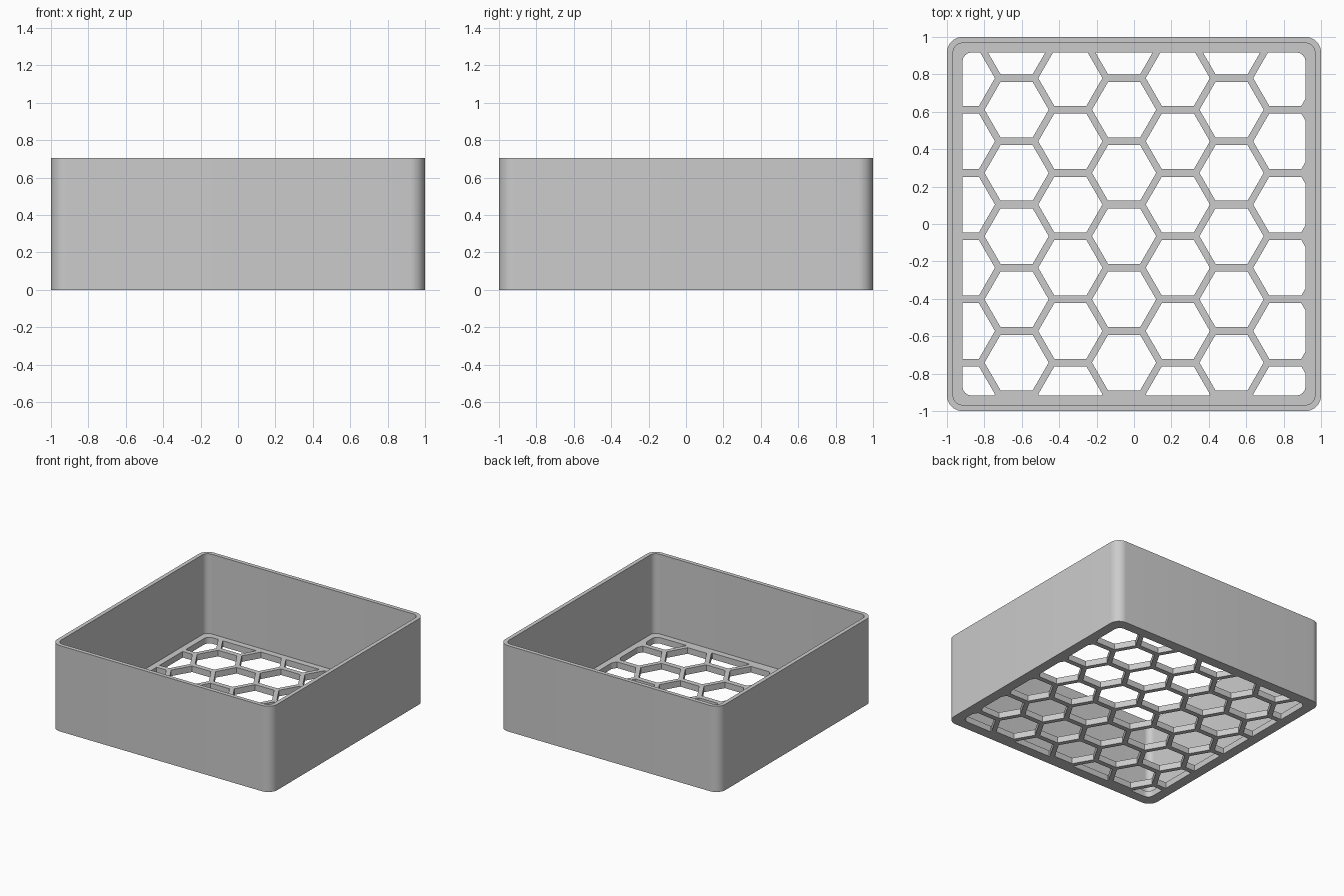
import bpy
import bmesh
from math import sin, cos, pi, radians

if "Cube" in bpy.data.objects:
    bpy.data.objects.remove(bpy.data.objects["Cube"], do_unlink=True)

HEIGHT, FLOOR = 0.705, 0.05
PITCH_X, PITCH_Y = 0.2873, 0.338      # honeycomb spacing
HEX_RADIUS = 0.1715

grey = bpy.data.materials.new("light grey plastic")
grey.use_nodes = True
colour = (0.6, 0.6, 0.6, 1)
grey.diffuse_color = colour
grey.node_tree.nodes["Principled BSDF"].inputs["Base Color"].default_value = colour


def rounded_square(half, radius, steps=10):
    """Outline of a square with round corners."""
    c = half - radius
    points = []
    for i, (sx, sy) in enumerate([(1, 1), (-1, 1), (-1, -1), (1, -1)]):
        for k in range(steps + 1):
            a = (i + k / steps) * pi / 2
            points.append((sx * c + radius * cos(a), sy * c + radius * sin(a)))
    return points


def hexagon(x, y):
    return [(x + HEX_RADIUS * cos(i * pi / 3), y + HEX_RADIUS * sin(i * pi / 3))
            for i in range(6)]


def prisms(name, outlines, z0, z1):
    """Extrude each outline from z0 to z1 into one object."""
    bm = bmesh.new()
    for outline in outlines:
        face = bm.faces.new([bm.verts.new((x, y, z0)) for x, y in outline])
        top = bmesh.ops.extrude_face_region(bm, geom=[face])["geom"]
        verts = [v for v in top if isinstance(v, bmesh.types.BMVert)]
        bmesh.ops.translate(bm, verts=verts, vec=(0, 0, z1 - z0))
    bmesh.ops.recalc_face_normals(bm, faces=bm.faces)
    mesh = bpy.data.meshes.new(name)
    bm.to_mesh(mesh)
    bm.free()
    mesh.materials.append(grey)
    obj = bpy.data.objects.new(name, mesh)
    bpy.context.collection.objects.link(obj)
    return obj


def cut(obj, cutter, operation):
    """Apply a boolean and discard the cutter."""
    mod = obj.modifiers.new("cut", "BOOLEAN")
    mod.object, mod.operation, mod.solver = cutter, operation, "EXACT"
    bpy.context.view_layer.objects.active = obj
    bpy.ops.object.modifier_apply(modifier=mod.name)
    bpy.data.objects.remove(cutter, do_unlink=True)


# Honeycomb holes, trimmed to the rounded opening of the floor
cells = []
for col in range(-3, 4):
    shift = 0 if col % 2 else PITCH_Y / 2
    for row in range(-3, 4):
        y = 0.104 + row * PITCH_Y + shift
        if abs(y) < 1.05:
            cells.append(hexagon(-0.053 + col * PITCH_X, y))
holes = prisms("hole_cutter", cells, -0.1, 0.15)
opening = prisms("opening_cutter", [rounded_square(0.917, 0.05)], -0.05, 0.1)
cut(holes, opening, "INTERSECT")

# Open box: solid block, hollowed, then perforated floor
box = prisms("open_box", [rounded_square(1, 0.083)], 0, HEIGHT)
cavity = prisms("cavity_cutter", [rounded_square(0.967, 0.05)], FLOOR, HEIGHT + 0.1)
cut(box, cavity, "DIFFERENCE")
cut(box, holes, "DIFFERENCE")

bpy.ops.object.select_all(action="DESELECT")
box.select_set(True)
bpy.context.view_layer.objects.active = box
bpy.ops.object.shade_smooth_by_angle(angle=radians(30))
